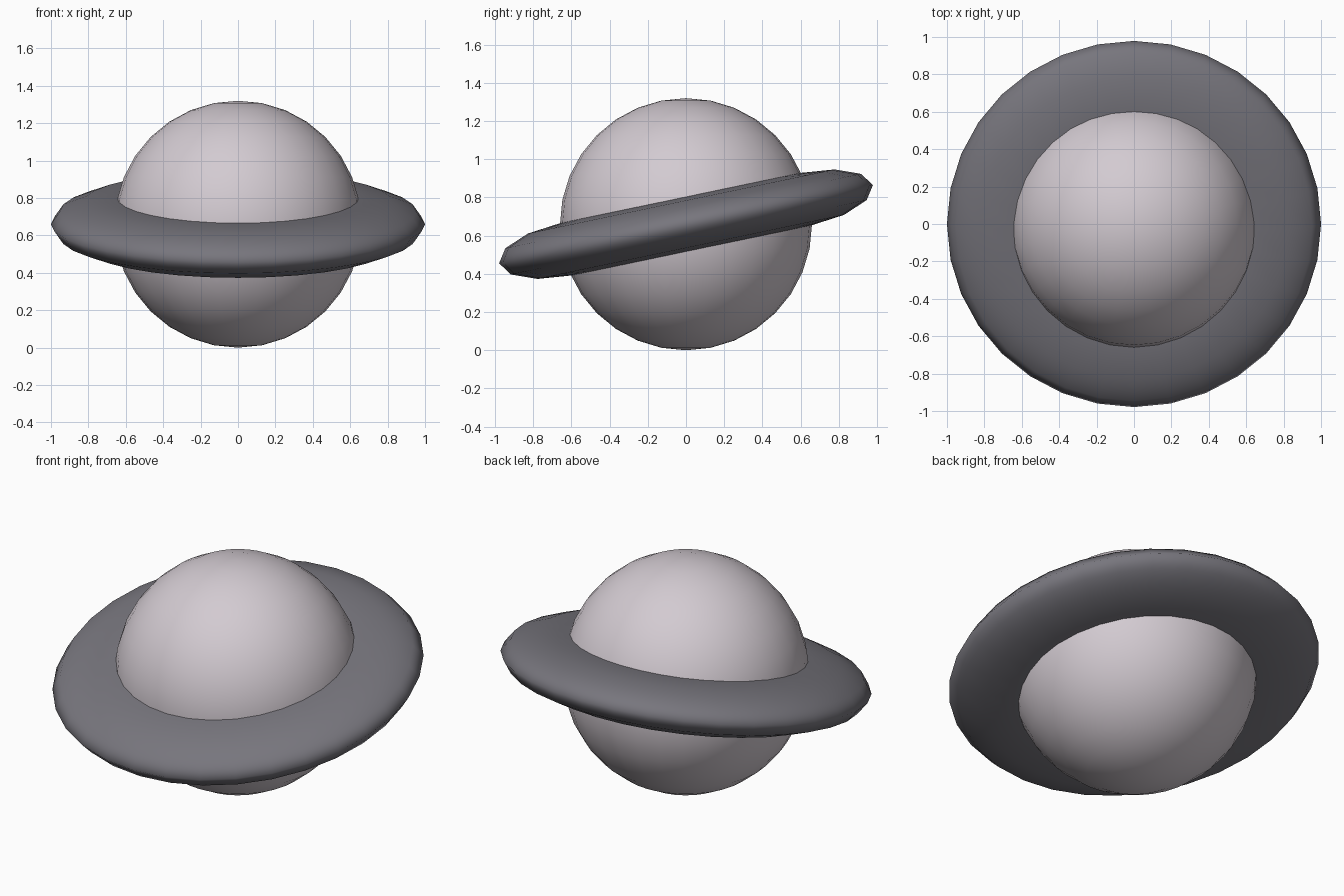
import bpy
import math

if "Cube" in bpy.data.objects:
    bpy.data.objects.remove(bpy.data.objects["Cube"])

CENTRE = (0, 0, 0.66)


def flat_colour(name, rgb):
    mat = bpy.data.materials.new(name)
    mat.diffuse_color = (*rgb, 1.0)
    mat.use_nodes = True
    mat.node_tree.nodes["Principled BSDF"].inputs["Base Color"].default_value = mat.diffuse_color
    return mat


def finish(name, mat):
    """Name, colour and smooth the newly added primitive."""
    obj = bpy.context.object
    obj.name = name
    obj.data.materials.append(mat)
    bpy.ops.object.shade_smooth()
    return obj


pale = flat_colour("pale_mauve_grey", (0.65, 0.595, 0.64))
dark = flat_colour("slate_grey", (0.185, 0.18, 0.205))

# Planet globe
bpy.ops.mesh.primitive_uv_sphere_add(segments=32, ring_count=16,
                                     radius=0.66, location=CENTRE)
finish("planet_globe", pale)

# Tilted ring: a torus flattened along its own axis
bpy.ops.mesh.primitive_torus_add(major_segments=32, minor_segments=12,
                                 major_radius=0.64, minor_radius=0.36,
                                 location=CENTRE,
                                 rotation=(math.radians(11.8), 0, 0))
ring = finish("planet_ring", dark)
ring.scale.z = 0.39
